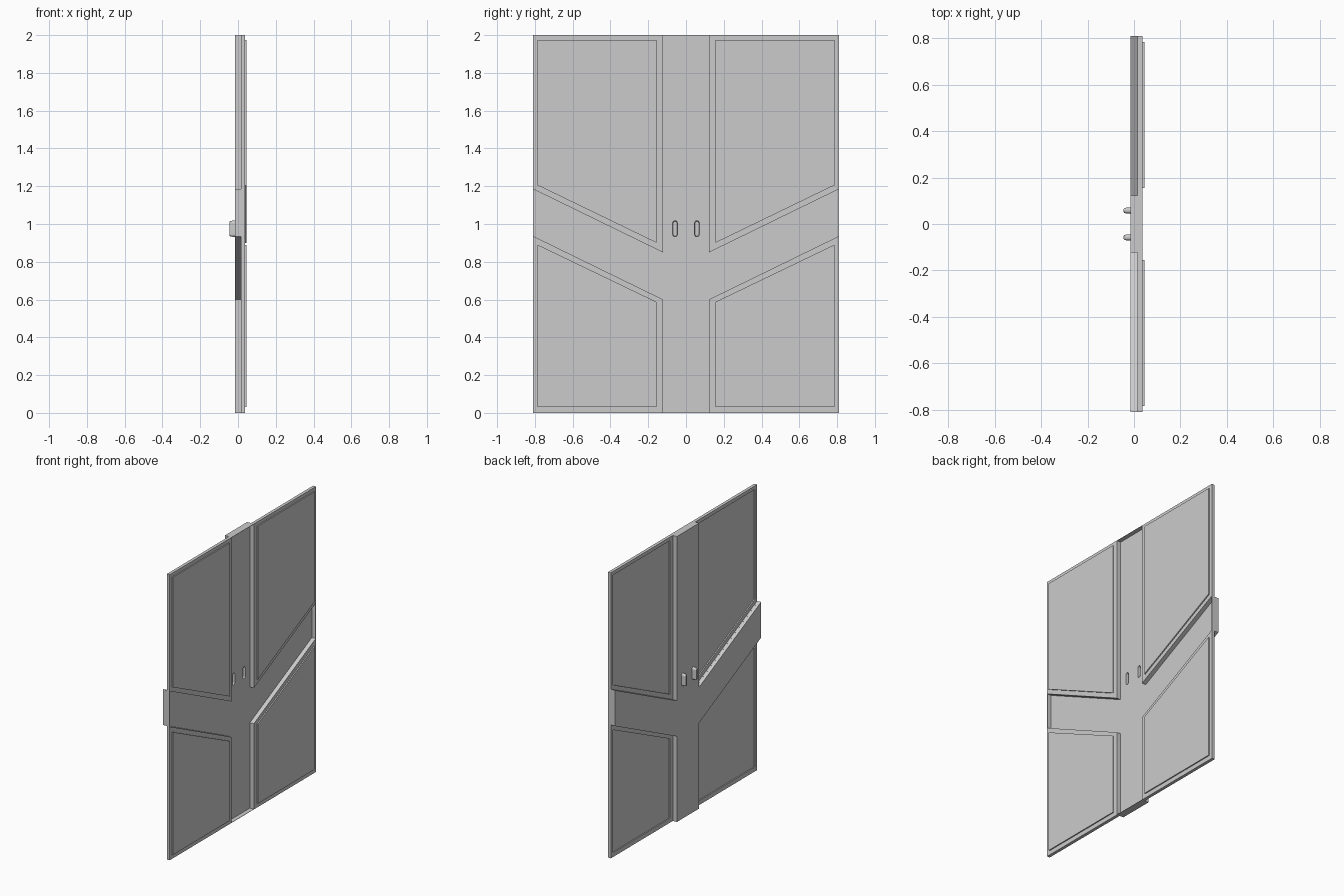
import bpy, bmesh, math

if "Cube" in bpy.data.objects:
    bpy.data.objects.remove(bpy.data.objects["Cube"])

# depth levels along x
BACK, FLOOR, RIM_BACK, RIM, TOP = -0.015, 0.007, 0.015, 0.037, 0.045


def ring(bm, pts, x):
    return [bm.verts.new((x, y, z)) for y, z in pts]


def loft(bm, rings, cap_start=False, cap_end=False):
    for a, b in zip(rings, rings[1:]):
        n = len(a)
        for i in range(n):
            j = (i + 1) % n
            bm.faces.new((a[i], a[j], b[j], b[i]))
    if cap_start:
        bm.faces.new(rings[0])
    if cap_end:
        bm.faces.new(rings[-1])


def fill_with_holes(bm, loops):
    edges = []
    for loop in loops:
        for i, v in enumerate(loop):
            w = loop[(i + 1) % len(loop)]
            edges.append(bm.edges.get((v, w)) or bm.edges.new((v, w)))
    bmesh.ops.triangle_fill(bm, use_beauty=True, use_dissolve=False,
                            edges=edges, normal=(1, 0, 0))


def finish(bm, name):
    bmesh.ops.recalc_face_normals(bm, faces=bm.faces[:])
    me = bpy.data.meshes.new(name)
    bm.to_mesh(me)
    bm.free()
    ob = bpy.data.objects.new(name, me)
    bpy.context.collection.objects.link(ob)
    return ob


# pressed panels: raised on one face, hollow on the other
PANELS = {
    "upper_panel": ([(.123, .85), (.81, 1.185), (.81, 2), (.123, 2)],
                    [(.155, .90), (.785, 1.205), (.785, 1.975), (.155, 1.975)]),
    "lower_panel": ([(.123, 0), (.81, 0), (.81, .935), (.123, .60)],
                    [(.155, .03), (.785, .03), (.785, .89), (.155, .587)]),
}
for name, (outer, inset) in PANELS.items():
    for side, s in (("right", 1), ("left", -1)):
        o = [(y * s, z) for y, z in outer]
        i = [(y * s, z) for y, z in inset]
        bm = bmesh.new()
        loft(bm, [ring(bm, i, RIM_BACK + TOP - RIM), ring(bm, i, RIM_BACK),
                  ring(bm, o, RIM_BACK), ring(bm, o, RIM),
                  ring(bm, i, RIM), ring(bm, i, TOP)], True, True)
        finish(bm, f"{name}_{side}")


def capsule(cy, scale):
    # upright rounded slot outline
    r, half, pts = .014, .030, []
    for k in range(14):
        top = k < 7
        a = math.pi * (k if top else k - 1) / 6
        pts.append((cy + r * scale * math.cos(a),
                    .975 + (half if top else -half) + r * scale * math.sin(a)))
    return pts


# sunken cross-shaped tray with two hollow grips on its back
half = [(.123, 0), (.123, .60), (.81, .935), (.81, 1.185), (.123, .85), (.123, 2)]
outer = half + [(-y, z) for y, z in reversed(half)]
inner = [(y * .997, 1 + (z - 1) * .998) for y, z in outer]
bm = bmesh.new()
rings = [ring(bm, outer, BACK), ring(bm, outer, RIM),
         ring(bm, inner, RIM), ring(bm, inner, FLOOR)]
loft(bm, rings)
grip_bases, dents = [], []
for cy in (-.058, .058):
    grip = [ring(bm, capsule(cy, k), x)
            for x, k in ((BACK, 1), (-.036, .85), (-.042, .7), (-.045, .45))]
    loft(bm, grip, cap_end=True)
    dent = [ring(bm, capsule(cy, k), x) for x, k in ((FLOOR, .9), (-.03, .7))]
    loft(bm, dent, cap_end=True)
    grip_bases.append(grip[0])
    dents.append(dent[0])
fill_with_holes(bm, [rings[0]] + grip_bases)
fill_with_holes(bm, [rings[-1]] + dents)
finish(bm, "cross_tray_with_grips")
